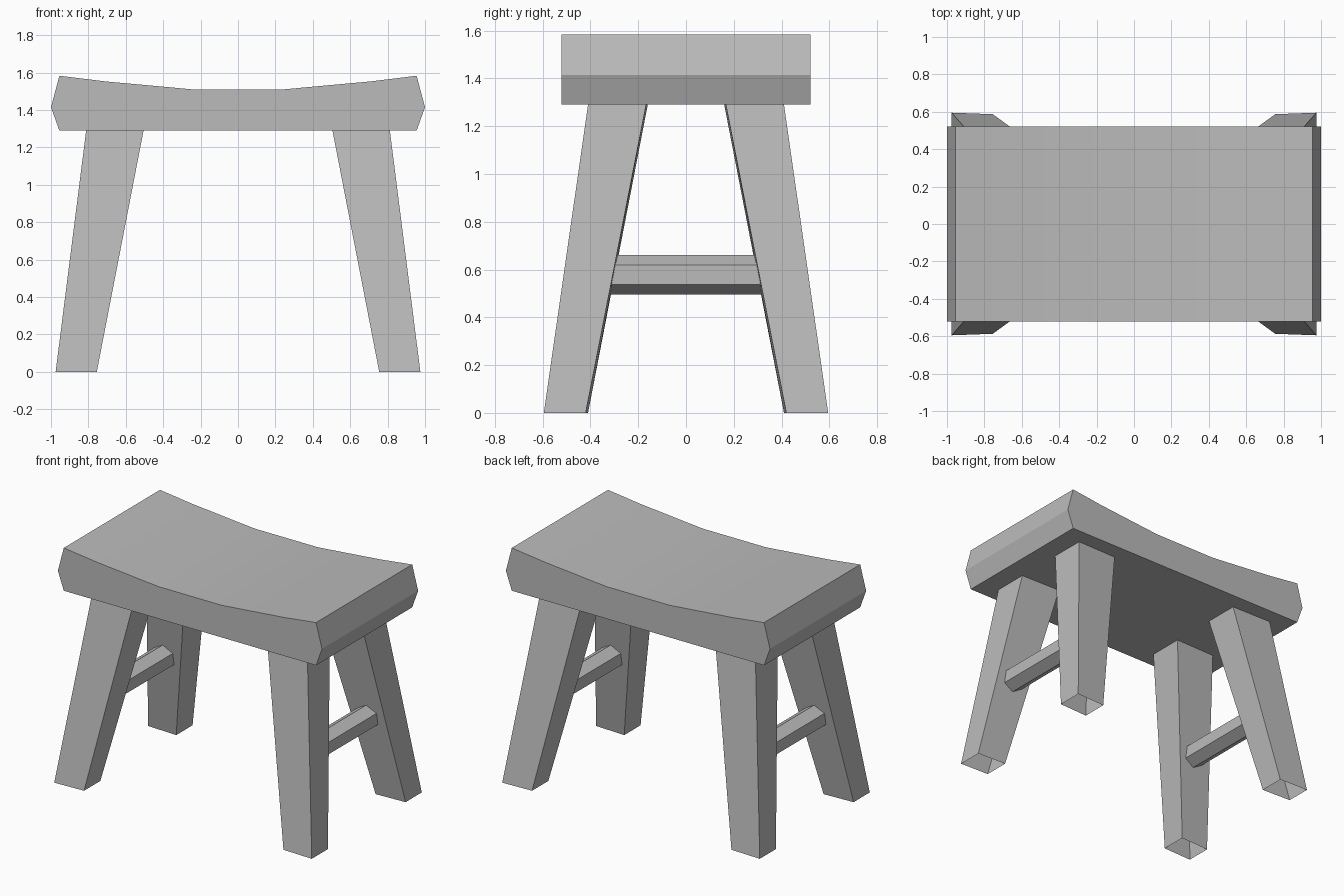
import bpy, bmesh, math

cube = bpy.data.objects.get("Cube")
if cube:
    bpy.data.objects.remove(cube, do_unlink=True)

grey = bpy.data.materials.new("plain grey")
grey.use_nodes = True
grey.diffuse_color = (0.5, 0.5, 0.5, 1)
grey.node_tree.nodes["Principled BSDF"].inputs["Base Color"].default_value = (0.5, 0.5, 0.5, 1)


def loft(name, start, end, capped):
    """Join two matching rings with quads, optionally closing both ends."""
    bm = bmesh.new()
    a = [bm.verts.new(p) for p in start]
    b = [bm.verts.new(p) for p in end]
    n = len(a)
    for i in range(n):
        j = (i + 1) % n
        bm.faces.new((a[i], a[j], b[j], b[i]))
    if capped:
        bm.faces.new(a[::-1])
        bm.faces.new(b)
    bmesh.ops.recalc_face_normals(bm, faces=bm.faces)
    mesh = bpy.data.meshes.new(name)
    bm.to_mesh(mesh)
    bm.free()
    mesh.materials.append(grey)
    obj = bpy.data.objects.new(name, mesh)
    bpy.context.collection.objects.link(obj)
    return obj


# Seat: dished top and pointed ends, extruded front to back
half = [(0.955, 1.29), (1.0, 1.415), (0.955, 1.583), (0.71, 1.553), (0.24, 1.51)]
profile = half + [(-x, z) for x, z in reversed(half)]
seat = loft("seat", [(x, -0.52, z) for x, z in profile],
            [(x, 0.52, z) for x, z in profile], True)
bpy.context.view_layer.objects.active = seat
seat.select_set(True)
bpy.ops.object.shade_smooth_by_angle(angle=math.radians(20))

# Legs: splayed, tapered, slightly twisted, open at both ends
foot = [(0.755, 0.41), (0.975, 0.42), (0.975, 0.595), (0.755, 0.587)]
top = [(0.505, 0.16), (0.812, 0.167), (0.812, 0.41), (0.505, 0.405)]
for sx, side in ((1, "left"), (-1, "right")):
    for sy, end in ((-1, "front"), (1, "back")):
        leg = loft(f"{end}_{side}_leg", [(sx * x, sy * y, 0) for x, y in foot],
                   [(sx * x, sy * y, 1.29) for x, y in top], False)

    # Hexagonal stretcher between the front and back legs
    ring = [(sx * 0.77 + 0.0825 * math.sin(k * math.pi / 3),
             0.578 + 0.0825 * math.cos(k * math.pi / 3)) for k in range(6)]
    loft(f"{side}_stretcher", [(x, -0.36, z) for x, z in ring],
         [(x, 0.36, z) for x, z in ring], True)
